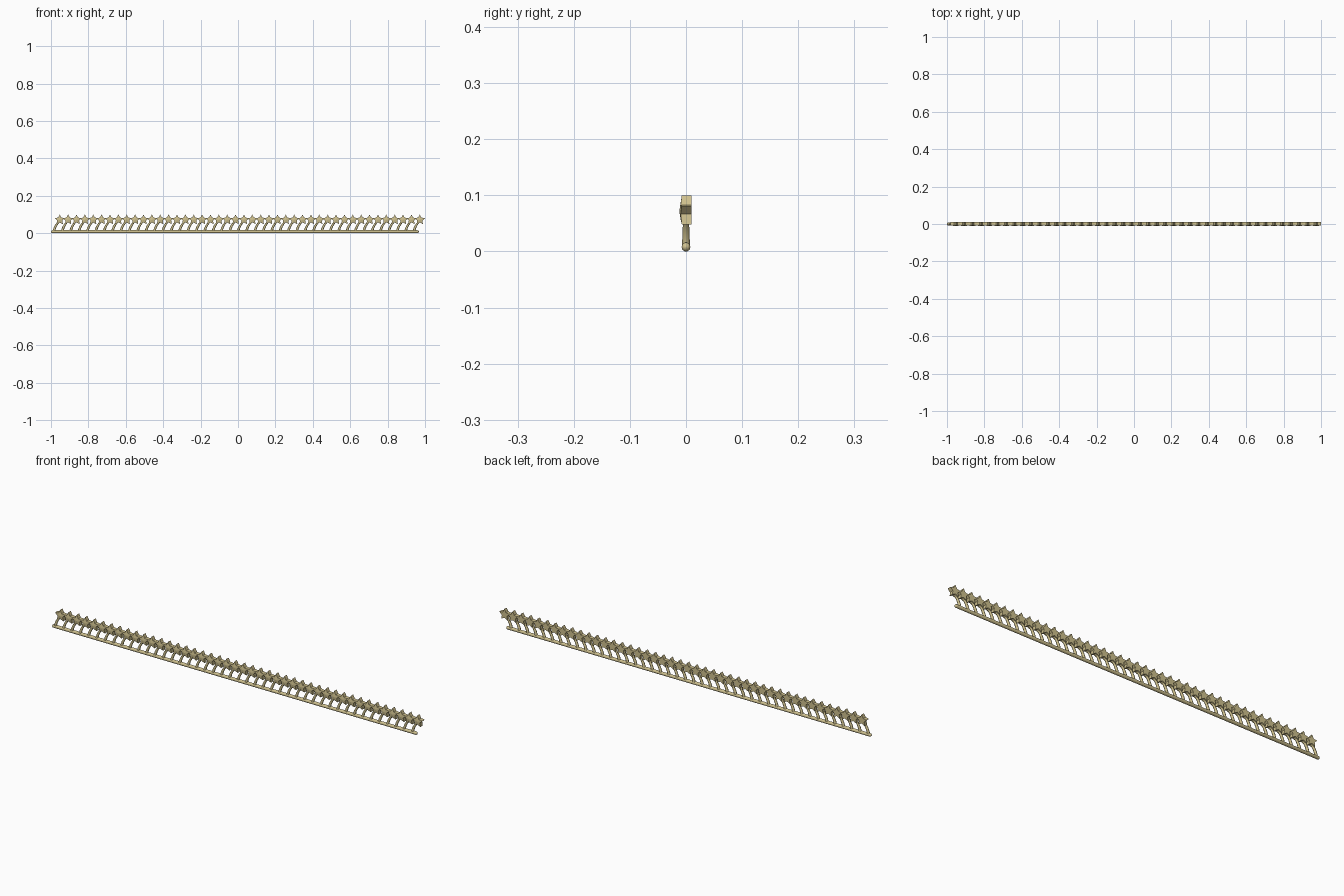
import bpy, bmesh, math

if "Cube" in bpy.data.objects:
    bpy.data.objects.remove(bpy.data.objects["Cube"])

N = 44
FIRST, LAST = -0.953, 0.972
STEP = (LAST - FIRST) / (N - 1)
STAR_Z, R_OUT, R_IN = 0.0715, 0.0285, 0.0145

brass = bpy.data.materials.new("brass")
brass.diffuse_color = (0.62, 0.53, 0.27, 1)
brass.use_nodes = True
brass.node_tree.nodes["Principled BSDF"].inputs["Base Color"].default_value = brass.diffuse_color


def curve_tube(name, splines, bevel, res):
    # splines: list of lists of (x, y, z, radius factor)
    cu = bpy.data.curves.new(name, 'CURVE')
    cu.dimensions = '3D'
    cu.bevel_depth = bevel
    cu.bevel_resolution = res
    cu.use_fill_caps = True
    for pts in splines:
        s = cu.splines.new('POLY')
        s.points.add(len(pts) - 1)
        for p, (x, y, z, r) in zip(s.points, pts):
            p.co = (x, y, z, 1)
            p.radius = r
    ob = bpy.data.objects.new(name, cu)
    bpy.context.collection.objects.link(ob)
    cu.materials.append(brass)
    return ob


# Base rail with rounded ends
RR, X0, X1 = 0.008, -1.0, 0.967
cap = [(RR * (1 - math.cos(a)), max(math.sin(a), 0.02))
       for a in [i * math.pi / 10 for i in range(6)]]
rail = [(X0 + d, 0, RR, r) for d, r in cap]
rail += [(X1 - d, 0, RR, r) for d, r in reversed(cap)]
curve_tube("base_rail", [rail], RR, 3)

# Curved, tapering stems that lean towards +x
stems = []
for i in range(N):
    cx = FIRST + i * STEP
    pts = []
    for k in range(7):
        t = k / 6
        x = cx - 0.031 + 0.008 * t + 0.023 * t * t
        z = 0.009 + 0.061 * t - 0.004 * t * t
        pts.append((x, 0, z, 1.1 - 0.35 * t))
    stems.append(pts)
curve_tube("stems", stems, 0.0065, 2)

# Five-pointed stars: domed front, flat back
bm = bmesh.new()
for i in range(N):
    cx = FIRST + i * STEP
    front, back = [], []
    for k in range(10):
        r = R_IN if k % 2 else R_OUT
        a = math.pi / 2 + k * math.pi / 5
        x, z = cx + r * math.cos(a), STAR_Z + r * math.sin(a)
        front.append(bm.verts.new((x, -0.0075 if k % 2 == 0 else -0.0095, z)))
        back.append(bm.verts.new((x, 0.010, z)))
    apex = bm.verts.new((cx, -0.012, STAR_Z))
    for k in range(10):
        n = (k + 1) % 10
        bm.faces.new((front[k], front[n], apex))
        bm.faces.new((front[k], back[k], back[n], front[n]))
    bm.faces.new(back)
bmesh.ops.recalc_face_normals(bm, faces=bm.faces)
me = bpy.data.meshes.new("stars")
bm.to_mesh(me)
bm.free()
me.materials.append(brass)
bpy.context.collection.objects.link(bpy.data.objects.new("stars", me))
